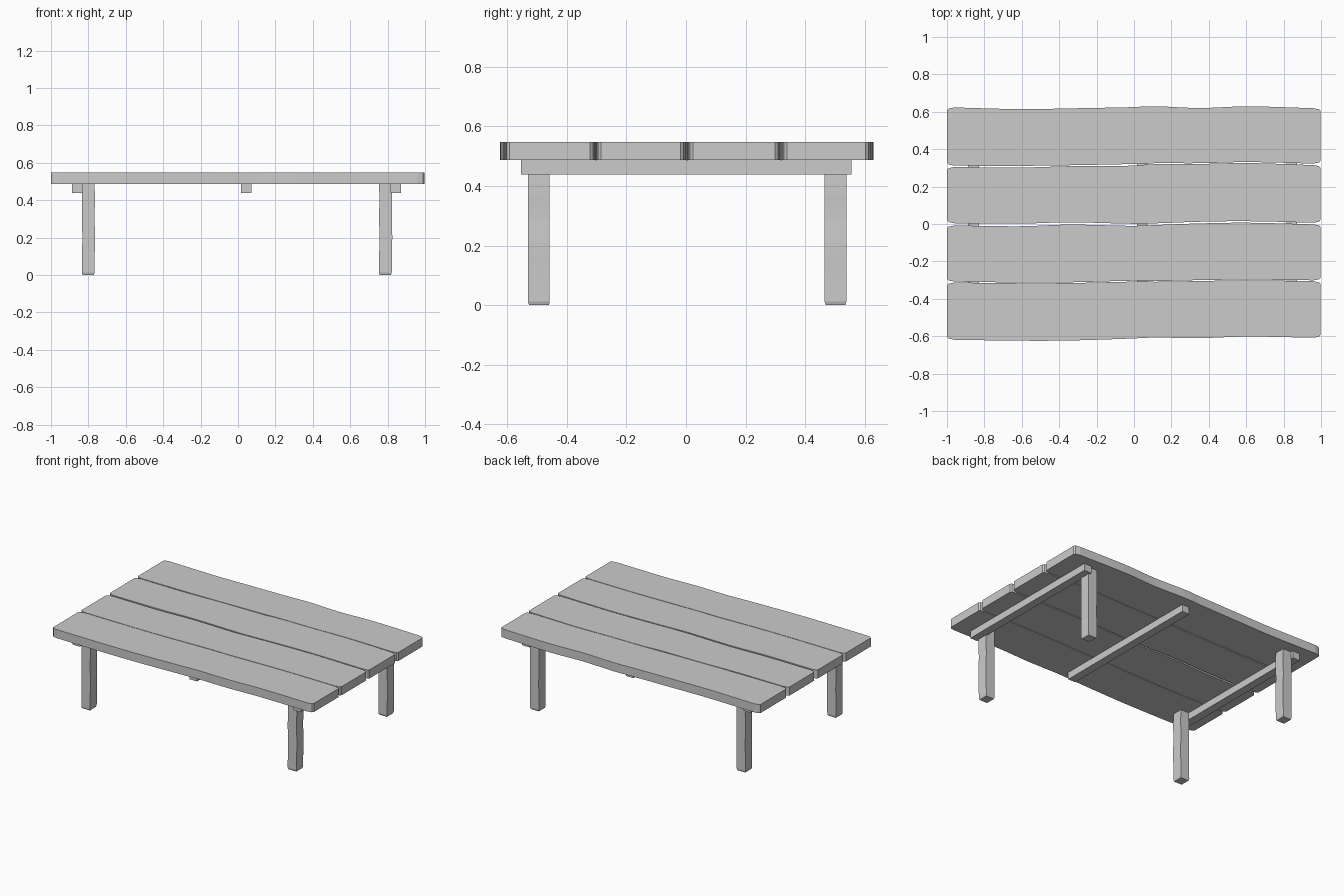
import bpy, bmesh, math

if "Cube" in bpy.data.objects:
    bpy.data.objects.remove(bpy.data.objects["Cube"])

def smooth_value(xs, vs, x):
    """Cosine-free Hermite interpolation through the points."""
    i = max(k for k in range(len(xs) - 1) if xs[k] <= x + 1e-9)
    def slope(k):
        a, b = max(k - 1, 0), min(k + 1, len(xs) - 1)
        return (vs[b] - vs[a]) / (xs[b] - xs[a])
    h = xs[i + 1] - xs[i]
    t = (x - xs[i]) / h
    return ((2*t**3 - 3*t**2 + 1) * vs[i] + (t**3 - 2*t**2 + t) * h * slope(i)
            + (3*t**2 - 2*t**3) * vs[i + 1] + (t**3 - t**2) * h * slope(i + 1))

def prism(name, loop, offset):
    """Extrude a closed 3D outline along offset."""
    bm = bmesh.new()
    face = bm.faces.new([bm.verts.new(p) for p in loop])
    ext = bmesh.ops.extrude_face_region(bm, geom=[face])
    bmesh.ops.translate(bm, vec=offset,
                        verts=[v for v in ext["geom"] if isinstance(v, bmesh.types.BMVert)])
    bmesh.ops.recalc_face_normals(bm, faces=bm.faces)
    mesh = bpy.data.meshes.new(name)
    bm.to_mesh(mesh)
    bm.free()
    obj = bpy.data.objects.new(name, mesh)
    bpy.context.collection.objects.link(obj)
    return obj

# Tabletop planks: wavy long edges, rounded corners
XS = [-0.96, -0.6, -0.35, 0.0, 0.1, 0.35, 0.6, 0.96]
PLANKS = [
    ([-.619, -.624, -.623, -.612, -.607, -.610, -.602, -.608],
     [-.313, -.317, -.316, -.308, -.309, -.305, -.301, -.306]),
    ([-.308, -.313, -.312, -.303, -.305, -.300, -.297, -.301],
     [-.008, -.012, -.003, -.010, -.006, .003, .007, -.002]),
    ([.004, .002, .009, .001, .003, .012, .015, .007],
     [.305, .302, .309, .312, .320, .321, .326, .315]),
    ([.312, .311, .314, .321, .325, .325, .331, .323],
     [.623, .614, .618, .625, .630, .620, .629, .619]),
]
N = 32
for k, (low, high) in enumerate(PLANKS):
    loop = []
    samples = [-0.96 + 1.92 * i / N for i in range(N + 1)]
    loop += [(x, smooth_value(XS, low, x), 0.487) for x in samples]
    loop += [(0.99, low[-1] + 0.006, 0.487), (0.998, low[-1] + 0.016, 0.487),
             (0.998, high[-1] - 0.016, 0.487), (0.99, high[-1] - 0.006, 0.487)]
    loop += [(x, smooth_value(XS, high, x), 0.487) for x in reversed(samples)]
    loop += [(-0.99, high[0] - 0.006, 0.487), (-1, high[0] - 0.016, 0.487),
             (-1, low[0] + 0.016, 0.487), (-0.99, low[0] + 0.006, 0.487)]
    prism(f"plank_{k + 1}", loop, (0, 0, 0.06))

# Cross beams under the planks
for name, x in (("left", -0.858), ("middle", 0.044), ("right", 0.843)):
    w, y0, y1 = 0.0285, -0.554, 0.556
    prism(f"{name}_beam", [(x - w, y0, 0.438), (x + w, y0, 0.438),
                           (x + w, y1, 0.438), (x - w, y1, 0.438)], (0, 0, 0.049))

# Legs: gently wavy sides and chamfered feet
ZS = [0.012, 0.12, 0.20, 0.30, 0.40, 0.487]
WAVE = [-0.001, 0.0, 0.002, -0.001, 0.001, -0.001]
for side, x in (("left", -0.800), ("right", 0.789)):
    for end, y in (("front", -0.494), ("back", 0.502)):
        bm = bmesh.new()
        rings = []
        heights = [0.0] + [0.012 + 0.475 * i / 12 for i in range(13)]
        for z in heights:
            d = smooth_value(ZS, WAVE, max(z, 0.012))
            wx, wy = (0.030, 0.033) if z == 0 else (0.034, 0.0365)
            rings.append([bm.verts.new((x + d + sx * wx, y + sy * wy, z))
                          for sx, sy in ((-1, -1), (1, -1), (1, 1), (-1, 1))])
        for a, b in zip(rings, rings[1:]):
            for i in range(4):
                j = (i + 1) % 4
                bm.faces.new((a[i], a[j], b[j], b[i]))
        bm.faces.new(rings[0][::-1])
        bm.faces.new(rings[-1])
        name = f"{end}_{side}_leg"
        mesh = bpy.data.meshes.new(name)
        bm.to_mesh(mesh)
        bm.free()
        bpy.context.collection.objects.link(bpy.data.objects.new(name, mesh))
